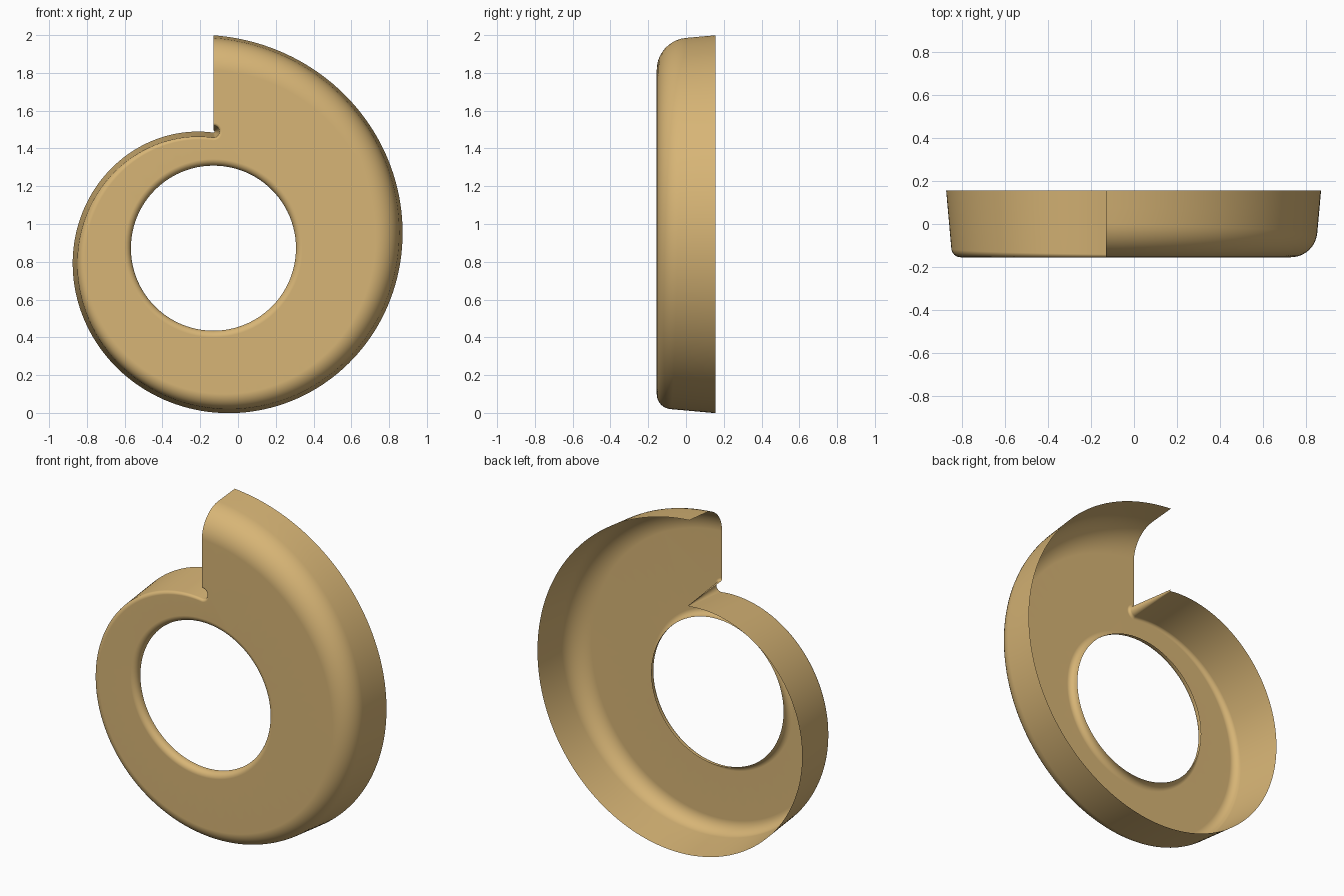
import bpy, bmesh, math

if "Cube" in bpy.data.objects:
    bpy.data.objects.remove(bpy.data.objects["Cube"])

CX, CZ = -0.13, 0.872          # spiral and hole centre
FRONT, BACK = -0.155, 0.155    # depth range of the shell
SLOPE = 0.09                   # draft of the side wall
N, HOOK, ARC, HOLE = 160, 14, 10, 96

bm = bmesh.new()


def section(px, pz, nx, nz, f):
    """Drafted wall then fillet of radius f; (nx, nz) points away from the plate."""
    a = math.atan(SLOPE)
    yc = FRONT + f
    y0 = yc - f * math.sin(a)
    dc = SLOPE * (BACK - y0) + f * math.cos(a)
    pts = [(0, BACK), (SLOPE * (BACK - y0) / 2, (BACK + y0) / 2)]
    for i in range(ARC + 1):
        th = a + (math.pi / 2 - a) * i / ARC
        pts.append((dc - f * math.cos(th), yc - f * math.sin(th)))
    return [bm.verts.new((px - nx * d, y, pz - nz * d)) for d, y in pts]


def skin(rows, closed=False):
    pairs = list(zip(rows, rows[1:]))
    if closed:
        pairs.append((rows[-1], rows[0]))
    for r, s in pairs:
        for i in range(len(r) - 1):
            bm.faces.new((r[i], r[i + 1], s[i + 1], s[i]))


# Spiral outer wall, with a fillet that shrinks along the spiral
rows = []
for k in range(N + 1):
    t = k / N
    a = math.pi / 2 - 2 * math.pi * t
    r = 1.127 - 0.515 * t
    c, s = math.cos(a), math.sin(a)
    rows.append(section(CX + r * c, CZ + r * s, c, s, 0.155 * (1 - t) ** 1.3 + 0.015))

# Small rounded tongue where the spiral meets the mouth
rb = 0.005
hz = CZ + 0.612 + rb
for k in range(1, HOOK + 1):
    p = -math.pi / 2 + math.pi * k / HOOK
    c, s = math.cos(p), math.sin(p)
    rows.append(section(CX + rb * c, hz + rb * s, -c, -s, 0.015))
skin(rows)

# Rolled lip of the round hole
lip = []
R, F = 0.437, 0.035
for k in range(HOLE):
    a = 2 * math.pi * k / HOLE
    prof = [(R + F - F * math.sin(q), FRONT + F - F * math.cos(q))
            for q in (math.pi / 2 * i / 6 for i in range(7))]
    prof.append((R, FRONT + F + 0.01))
    lip.append([bm.verts.new((CX + r * math.cos(a), y, CZ + r * math.sin(a))) for r, y in prof])
skin(lip, True)

# Flat front plate between the outline and the hole
edges = []
for loop in ([r[-1] for r in rows], [r[0] for r in lip]):
    for u, v in zip(loop, loop[1:] + loop[:1]):
        edges.append(bm.edges.get((u, v)) or bm.edges.new((u, v)))
bmesh.ops.triangle_fill(bm, use_beauty=True, use_dissolve=False, edges=edges, normal=(0, -1, 0))

# Make the whole sheet face outwards
bmesh.ops.recalc_face_normals(bm, faces=bm.faces[:])
bm.normal_update()
if sum(f.normal.y * f.calc_area() for f in bm.faces) > 0:
    bmesh.ops.reverse_faces(bm, faces=bm.faces[:])

mesh = bpy.data.meshes.new("volute_shell")
bm.to_mesh(mesh)
bm.free()
obj = bpy.data.objects.new("volute_shell", mesh)
bpy.context.collection.objects.link(obj)

mat = bpy.data.materials.new("tan")
mat.diffuse_color = (0.68, 0.46, 0.18, 1)
mat.use_nodes = True
mat.node_tree.nodes["Principled BSDF"].inputs["Base Color"].default_value = mat.diffuse_color
mesh.materials.append(mat)

bpy.context.view_layer.objects.active = obj
obj.select_set(True)
bpy.ops.object.shade_smooth_by_angle(angle=math.radians(35))
wn = obj.modifiers.new("weighted_normals", 'WEIGHTED_NORMAL')
wn.keep_sharp = True
